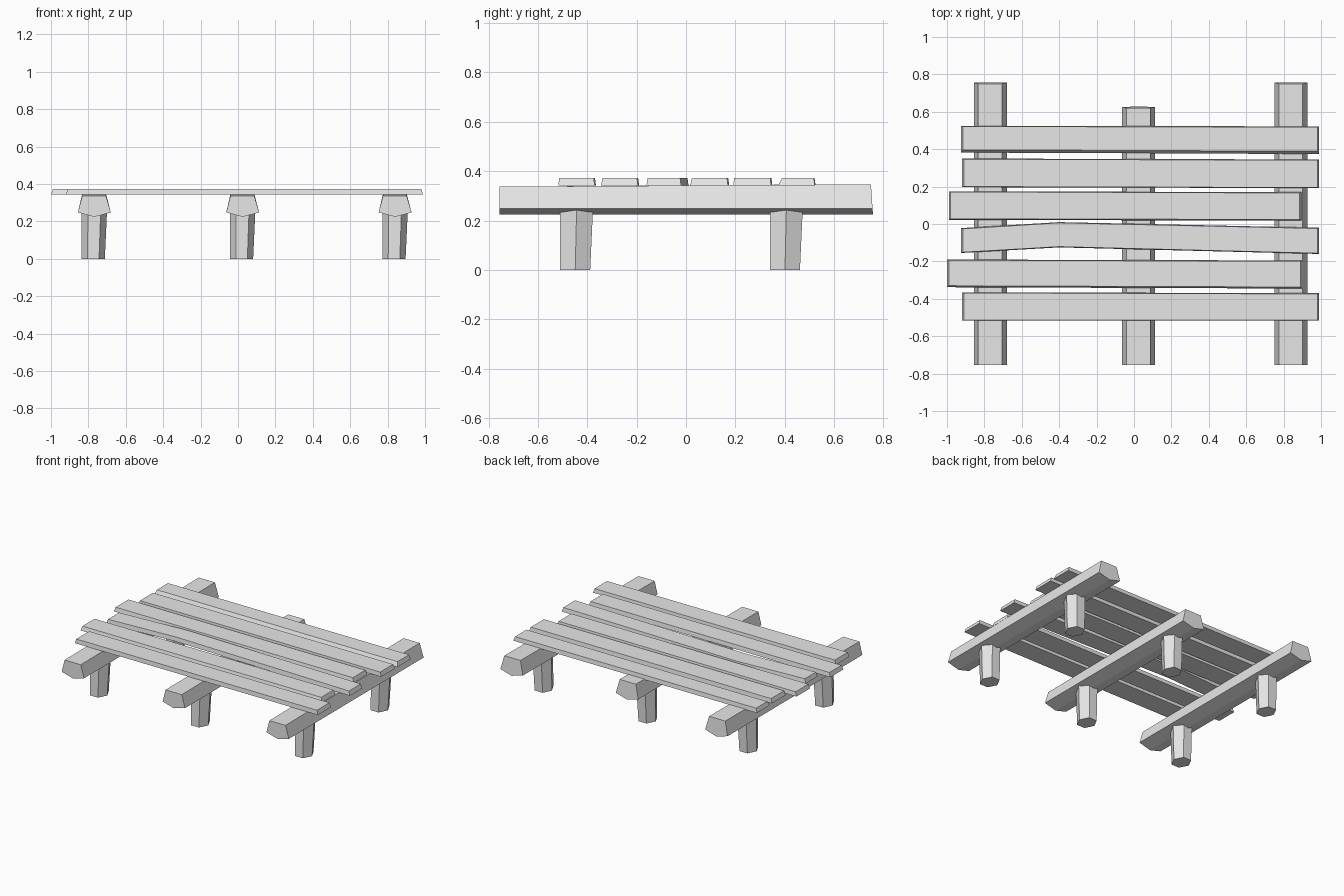
import bpy, bmesh, math

if "Cube" in bpy.data.objects:
    bpy.data.objects.remove(bpy.data.objects["Cube"], do_unlink=True)

wood = bpy.data.materials.new("plain_grey")
wood.use_nodes = True
grey = (0.8, 0.8, 0.8, 1)
wood.diffuse_color = grey
wood.node_tree.nodes["Principled BSDF"].inputs["Base Color"].default_value = grey


def loft(name, rings):
    """Flat-shaded solid through matching rings of points, capped at both ends."""
    bm = bmesh.new()
    loops = [[bm.verts.new(p) for p in ring] for ring in rings]
    for a, b in zip(loops, loops[1:]):
        for i in range(len(a)):
            j = (i + 1) % len(a)
            bm.faces.new((a[i], a[j], b[j], b[i]))
    bm.faces.new(loops[0])
    bm.faces.new(loops[-1])
    bmesh.ops.recalc_face_normals(bm, faces=bm.faces)
    mesh = bpy.data.meshes.new(name)
    bm.to_mesh(mesh)
    bm.free()
    mesh.materials.append(wood)
    obj = bpy.data.objects.new(name, mesh)
    bpy.context.collection.objects.link(obj)
    return obj


# Five-sided beam section: flat top, flared sides, shallow keel
def beam(name, x, back):
    def ring(y, rise, lean):
        profile = [(-0.065, 0.337 + rise), (0.062, 0.337 + rise), (0.088, 0.248),
                   (0, 0.224), (-0.088, 0.248)]
        return [(x + px, y + lean * (0.34 - z) / 0.12, z) for px, z in profile]
    return loft(name, [ring(-0.755, 0, 0), ring(back - 0.008, 0.01, 0.008)])


# Six-sided post, a little narrower at the foot
def post(name, x, y):
    def ring(z, half, shift):
        return [(x + shift + half * math.cos(math.tau * i / 6),
                 y + shift + half * 0.98 * math.sin(math.tau * i / 6) / math.sin(math.tau / 6), z)
                for i in range(6)]
    return loft(name, [ring(0, 0.062, -0.004), ring(0.26, 0.068, 0.002)])


for side, x, back in (("right", -0.768, 0.758), ("middle", 0.025, 0.628), ("left", 0.84, 0.758)):
    beam(side + "_beam", x, back)
    post(side + "_front_post", x - 0.002, -0.445)
    post(side + "_back_post", x - 0.002, 0.405)


# Plank path points are (x, front edge, back edge); slope sets the front bevel
def plank(name, path, slope):
    rings = []
    for i, (x, front, back) in enumerate(path):
        end = 0.01 * ((i == 0) - (i == len(path) - 1))
        rings.append([(x, front, 0.343), (x, back, 0.343),
                      (x + end, back - 0.004, 0.373), (x + end, front + slope, 0.373)])
    return loft(name, rings)


planks = [
    ([(-0.92, -0.517, -0.365), (0.99, -0.517, -0.37)], 0.003),
    ([(-1.0, -0.338, -0.19), (0.9, -0.345, -0.195)], 0.008),
    ([(-0.925, -0.155, -0.022), (-0.4, -0.125, 0.01), (0.99, -0.16, -0.02)], 0.004),
    ([(-0.99, 0.022, 0.175), (0.895, 0.018, 0.17)], 0.006),
    ([(-0.92, 0.197, 0.35), (0.99, 0.192, 0.345)], 0.003),
    ([(-0.925, 0.382, 0.525), (0.99, 0.374, 0.522)], 0.015),
]
for n, (path, slope) in enumerate(planks, 1):
    plank(f"plank_{n}", path, slope)
